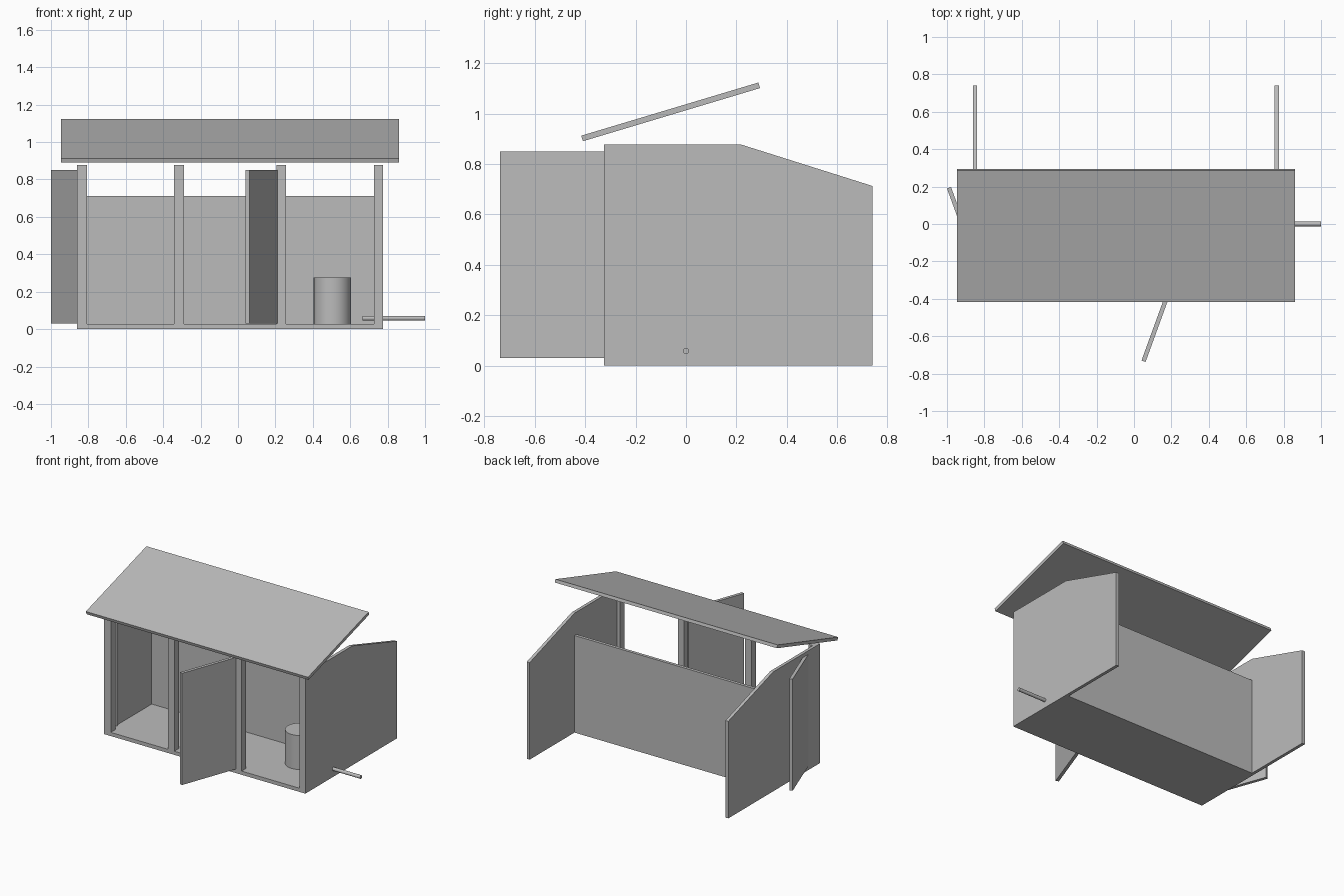
import bpy
import bmesh
from math import radians
from mathutils import Matrix, Vector

cube = bpy.data.objects.get("Cube")
if cube:
    bpy.data.objects.remove(cube, do_unlink=True)

grey = bpy.data.materials.new("plain grey")
grey.use_nodes = True
grey.diffuse_color = (0.5, 0.5, 0.5, 1)
grey.node_tree.nodes["Principled BSDF"].inputs["Base Color"].default_value = (0.5, 0.5, 0.5, 1)


def finish(name, bm):
    bmesh.ops.recalc_face_normals(bm, faces=bm.faces)
    mesh = bpy.data.meshes.new(name)
    bm.to_mesh(mesh)
    bm.free()
    mesh.materials.append(grey)
    obj = bpy.data.objects.new(name, mesh)
    bpy.context.collection.objects.link(obj)
    return obj


def box(name, low, high):
    low, high = Vector(low), Vector(high)
    bm = bmesh.new()
    bmesh.ops.create_cube(bm, size=1, matrix=Matrix.Translation((low + high) / 2)
                          @ Matrix.Diagonal((*(high - low), 1)))
    return finish(name, bm)


def side_panel(name, profile, x0, x1):
    """Extrude a (y, z) outline along x."""
    bm = bmesh.new()
    face = bm.faces.new([bm.verts.new((x0, y, z)) for y, z in profile])
    new = bmesh.ops.extrude_face_region(bm, geom=[face])["geom"]
    bmesh.ops.translate(bm, vec=(x1 - x0, 0, 0),
                        verts=[v for v in new if isinstance(v, bmesh.types.BMVert)])
    return finish(name, bm)


def cylinder(name, radius, length, matrix):
    bm = bmesh.new()
    bmesh.ops.create_cone(bm, cap_ends=True, segments=48, radius1=radius,
                          radius2=radius, depth=length, matrix=matrix)
    obj = finish(name, bm)
    bpy.ops.object.select_all(action="DESELECT")
    obj.select_set(True)
    bpy.context.view_layer.objects.active = obj
    bpy.ops.object.shade_smooth_by_angle(angle=radians(30))
    return obj


LEFT, RIGHT = 0.775, -0.862     # outer faces of the two end walls
FRONT, BACK = -0.325, 0.22
THICK, TOP, BACK_TOP = 0.023, 0.877, 0.713

# Shell: floor, back wall and sloped end walls
box("floor", (RIGHT + THICK, FRONT, 0), (LEFT - THICK, BACK, 0.027))
box("back_wall", (RIGHT + THICK, BACK - THICK, 0), (LEFT - THICK, BACK, BACK_TOP))
outline = [(FRONT, 0), (0.74, 0), (0.74, BACK_TOP), (BACK, TOP), (FRONT, TOP)]
side_panel("right_end_wall", outline, RIGHT, RIGHT + THICK)
side_panel("left_end_wall", outline, LEFT - THICK, LEFT)

# Front posts
for i, (x0, x1) in enumerate([(RIGHT, -0.806), (-0.342, -0.29),
                              (0.205, 0.257), (0.727, LEFT)]):
    box(f"front_post_{i + 1}", (x0, FRONT, 0), (x1, FRONT + 0.053, TOP))

# Open doors, each swung about its hinge corner
for name, hinge, angle, side in [("middle_door", (0.194, -0.307, 0.03), 250, 1),
                                 ("right_door", (-0.846, -0.233, 0.03), 110, -1)]:
    door = box(name, (0, min(0, side * THICK), 0), (0.45, max(0, side * THICK), 0.82))
    door.location = hinge
    door.rotation_euler.z = radians(angle)

# Tilted roof slab
roof = box("roof", (-0.945, -0.367, -0.0115), (0.86, 0.367, 0.0115))
roof.location = (0, -0.061, 1.007)
roof.rotation_euler.x = radians(16.7)

# Bin on the floor and pipe through the end wall
cylinder("bin", 0.1, 0.25, Matrix.Translation((0.505, 0, 0.152)))
cylinder("pipe", 0.0125, 0.335, Matrix.Translation((0.8325, 0, 0.058))
         @ Matrix.Rotation(radians(90), 4, "Y"))
